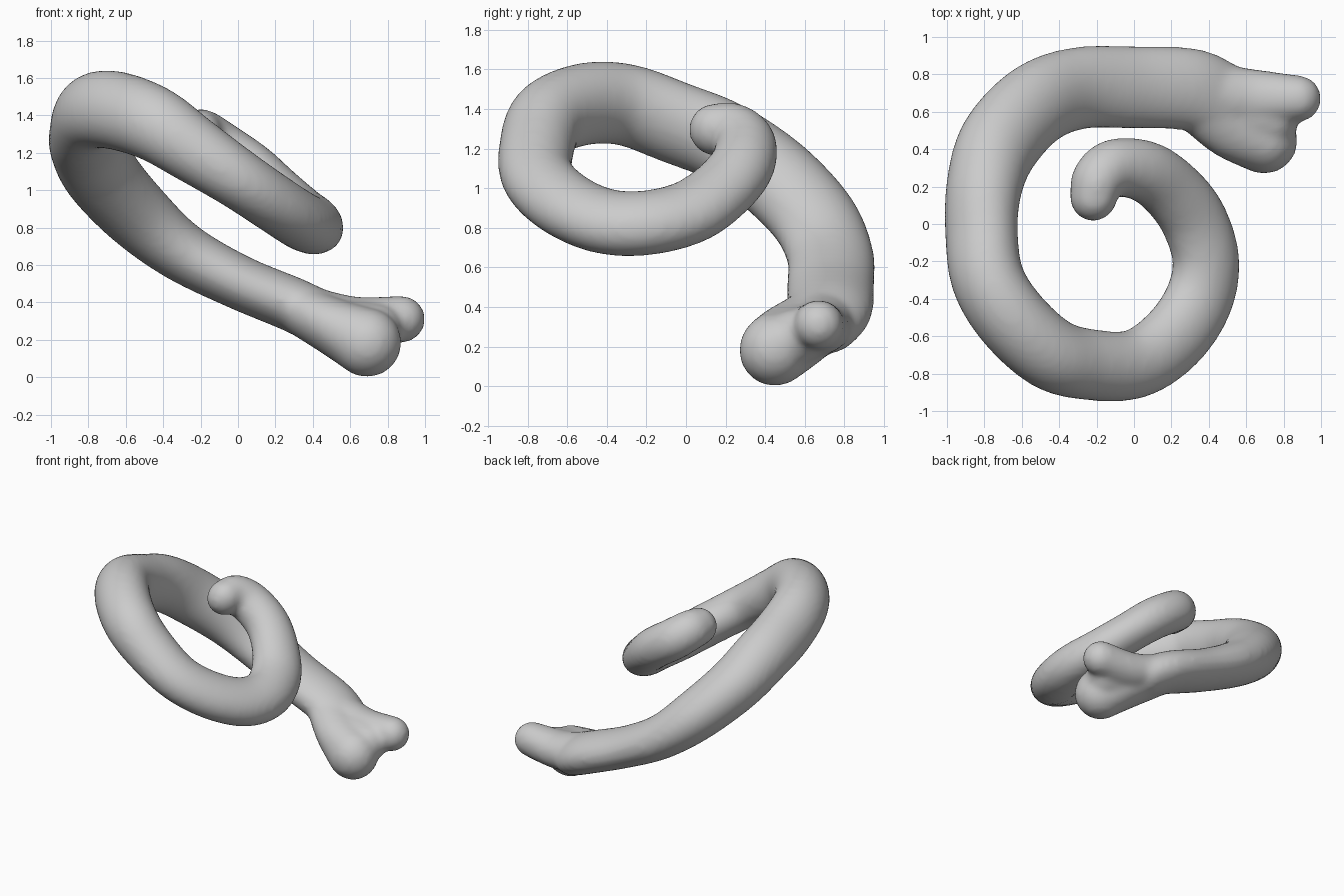
import bpy, bmesh, math
from mathutils import Vector

if "Cube" in bpy.data.objects:
    bpy.data.objects.remove(bpy.data.objects["Cube"])

PLANE_NORMAL = Vector((0.5, 0, 0.87)).normalized()   # tilt of the spiral
SIDES = 28
SWELL = 0.006   # makes up for the shrinkage of the smoothing


def catmull(pts, steps):
    """Smooth list of (x, y, z, half_width, half_thickness) rows."""
    rows = [pts[0]] + pts + [pts[-1]]
    out = []
    for i in range(1, len(rows) - 2):
        p0, p1, p2, p3 = (Vector(r) for r in rows[i - 1:i + 3])
        for s in range(steps):
            t = s / steps
            out.append(0.5 * (2 * p1 + (p2 - p0) * t + (2 * p0 - 5 * p1 + 4 * p2 - p3) * t * t
                              + (3 * p1 - p0 - 3 * p2 + p3) * t ** 3))
    out.append(Vector(pts[-1]))
    return out


def sweep(bm, pts, steps=8):
    """Oval tube along a path, with rounded ends."""
    path = catmull(pts, steps)
    pos = [Vector(p[:3]) for p in path]
    rings = []

    def ring(c, tan, a, b):
        side = tan.cross(PLANE_NORMAL).normalized()
        up = side.cross(tan).normalized()
        rings.append([bm.verts.new(c + side * a * math.cos(q) + up * b * math.sin(q))
                      for q in (2 * math.pi * k / SIDES for k in range(SIDES))])

    n = len(pos)
    caps = [math.radians(d) for d in (85, 68, 50, 33, 16)]
    for i in range(n):
        tan = (pos[min(i + 1, n - 1)] - pos[max(i - 1, 0)]).normalized()
        a, b = path[i][3] + SWELL, path[i][4] + SWELL
        if i == 0:
            for c in caps:
                ring(pos[i] - tan * b * math.sin(c), tan, a * math.cos(c), b * math.cos(c))
        ring(pos[i], tan, a, b)
        if i == n - 1:
            for c in reversed(caps):
                ring(pos[i] + tan * b * math.sin(c), tan, a * math.cos(c), b * math.cos(c))
    for r0, r1 in zip(rings, rings[1:]):
        for k in range(SIDES):
            j = (k + 1) % SIDES
            bm.faces.new((r0[k], r0[j], r1[j], r1[k]))
    bm.faces.new(rings[0][::-1])
    bm.faces.new(rings[-1])


bm = bmesh.new()

# main coil, from forked foot to curled tip
sweep(bm, [
    (0.45, 0.66, 0.31, 0.21, 0.14),
    (0.30, 0.72, 0.385, 0.215, 0.14),
    (0.00, 0.73, 0.51, 0.215, 0.14),
    (-0.30, 0.725, 0.67, 0.215, 0.155),
    (-0.53, 0.635, 0.86, 0.22, 0.18),
    (-0.72, 0.43, 1.07, 0.22, 0.195),
    (-0.80, 0.20, 1.23, 0.195, 0.205),
    (-0.815, -0.05, 1.33, 0.18, 0.21),
    (-0.78, -0.30, 1.42, 0.185, 0.205),
    (-0.65, -0.51, 1.425, 0.19, 0.205),
    (-0.45, -0.69, 1.355, 0.19, 0.195),
    (-0.25, -0.75, 1.225, 0.185, 0.175),
    (0.00, -0.75, 1.06, 0.18, 0.155),
    (0.20, -0.62, 0.925, 0.185, 0.15),
    (0.34, -0.42, 0.835, 0.185, 0.15),
    (0.385, -0.20, 0.825, 0.18, 0.15),
    (0.32, 0.02, 0.88, 0.18, 0.145),
    (0.20, 0.18, 0.99, 0.17, 0.14),
    (0.06, 0.28, 1.11, 0.16, 0.145),
    (-0.10, 0.30, 1.22, 0.15, 0.145),
    (-0.19, 0.24, 1.285, 0.135, 0.14),
    (-0.215, 0.15, 1.295, 0.12, 0.13)])

# two knobs of the forked end, with a web between them
sweep(bm, [(0.36, 0.66, 0.345, 0.18, 0.13), (0.53, 0.55, 0.26, 0.20, 0.15),
           (0.69, 0.45, 0.185, 0.175, 0.18)])
sweep(bm, [(0.38, 0.69, 0.35, 0.17, 0.13), (0.62, 0.67, 0.295, 0.155, 0.13),
           (0.875, 0.67, 0.31, 0.12, 0.12)])
sweep(bm, [(0.50, 0.62, 0.28, 0.17, 0.14), (0.74, 0.56, 0.25, 0.14, 0.135)])
bmesh.ops.recalc_face_normals(bm, faces=bm.faces)

mesh = bpy.data.meshes.new("spiral_horn")
bm.to_mesh(mesh)
bm.free()
horn = bpy.data.objects.new("spiral_horn", mesh)
bpy.context.collection.objects.link(horn)

grey = bpy.data.materials.new("plain grey")
grey.diffuse_color = (0.6, 0.6, 0.6, 1)
grey.use_nodes = True
grey.node_tree.nodes["Principled BSDF"].inputs["Base Color"].default_value = grey.diffuse_color
mesh.materials.append(grey)

# fuse the parts into one soft skin
remesh = horn.modifiers.new("fuse", 'REMESH')
remesh.mode = 'VOXEL'
remesh.voxel_size = 0.022
remesh.use_smooth_shade = True
soft = horn.modifiers.new("soften", 'SMOOTH')
soft.factor = 0.5
soft.iterations = 8
for p in mesh.polygons:
    p.use_smooth = True
